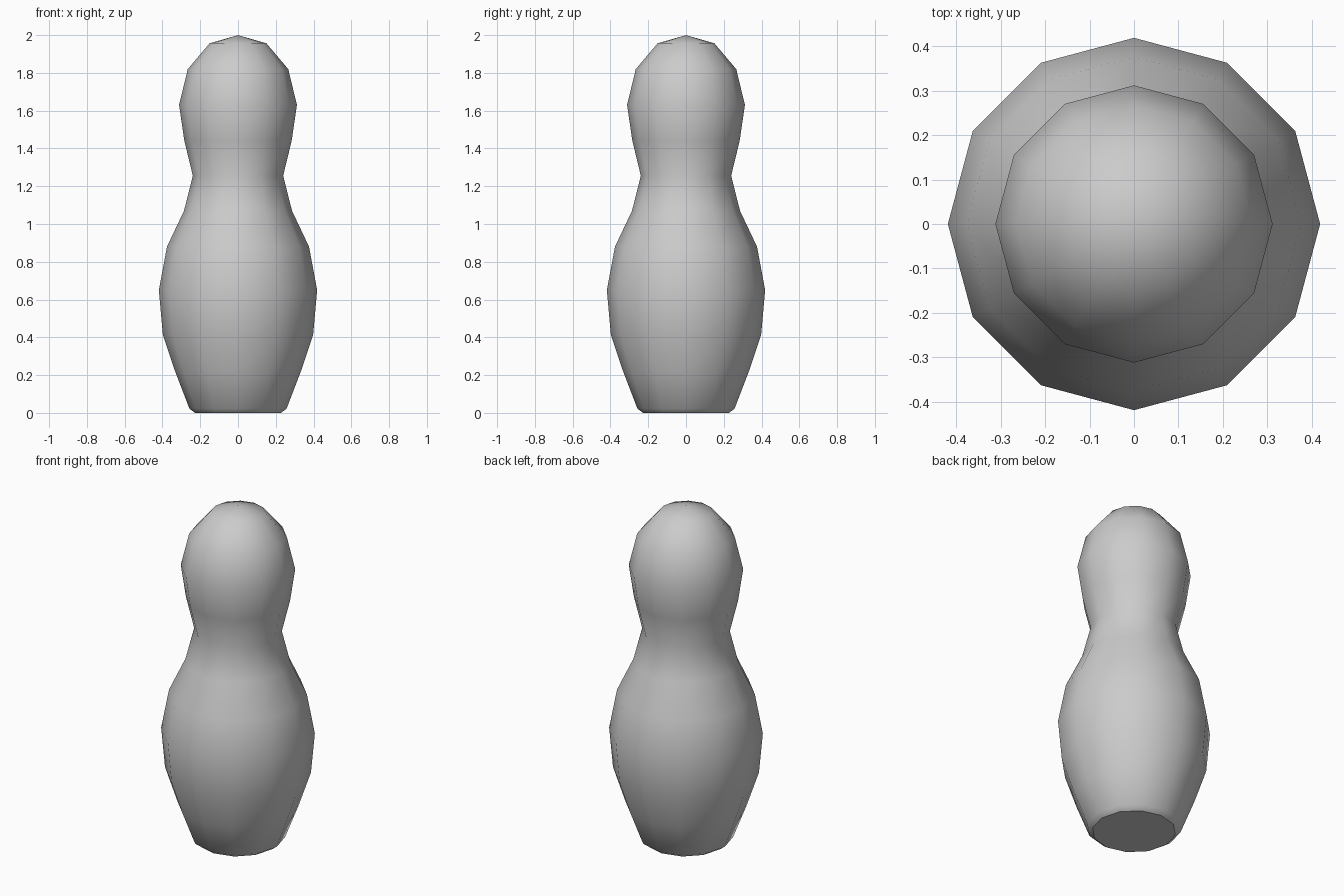
import bpy, bmesh, math

if "Cube" in bpy.data.objects:
    bpy.data.objects.remove(bpy.data.objects["Cube"])

SIDES = 12
# radius, height from the base rim up to the last ring under the crown
PROFILE = [(0.228, 0.0), (0.257, 0.022), (0.333, 0.22), (0.398, 0.415), (0.419, 0.65),
           (0.376, 0.88), (0.286, 1.07), (0.239, 1.255), (0.284, 1.44),
           (0.312, 1.63), (0.266, 1.82), (0.15, 1.957)]

bm = bmesh.new()

# stacked rings
rings = []
for r, z in PROFILE:
    rings.append([bm.verts.new((r * math.cos(2 * math.pi * i / SIDES),
                                r * math.sin(2 * math.pi * i / SIDES), z))
                  for i in range(SIDES)])

# side walls
for low, high in zip(rings, rings[1:]):
    for i in range(SIDES):
        j = (i + 1) % SIDES
        bm.faces.new((low[i], low[j], high[j], high[i])).smooth = True

# rounded crown
tip = bm.verts.new((0, 0, 2.0))
for i in range(SIDES):
    bm.faces.new((rings[-1][i], rings[-1][(i + 1) % SIDES], tip)).smooth = True

# flat underside
bm.faces.new(rings[0][::-1])

mesh = bpy.data.meshes.new("pin_body")
bm.to_mesh(mesh)
bm.free()
bpy.context.collection.objects.link(bpy.data.objects.new("pin_body", mesh))
